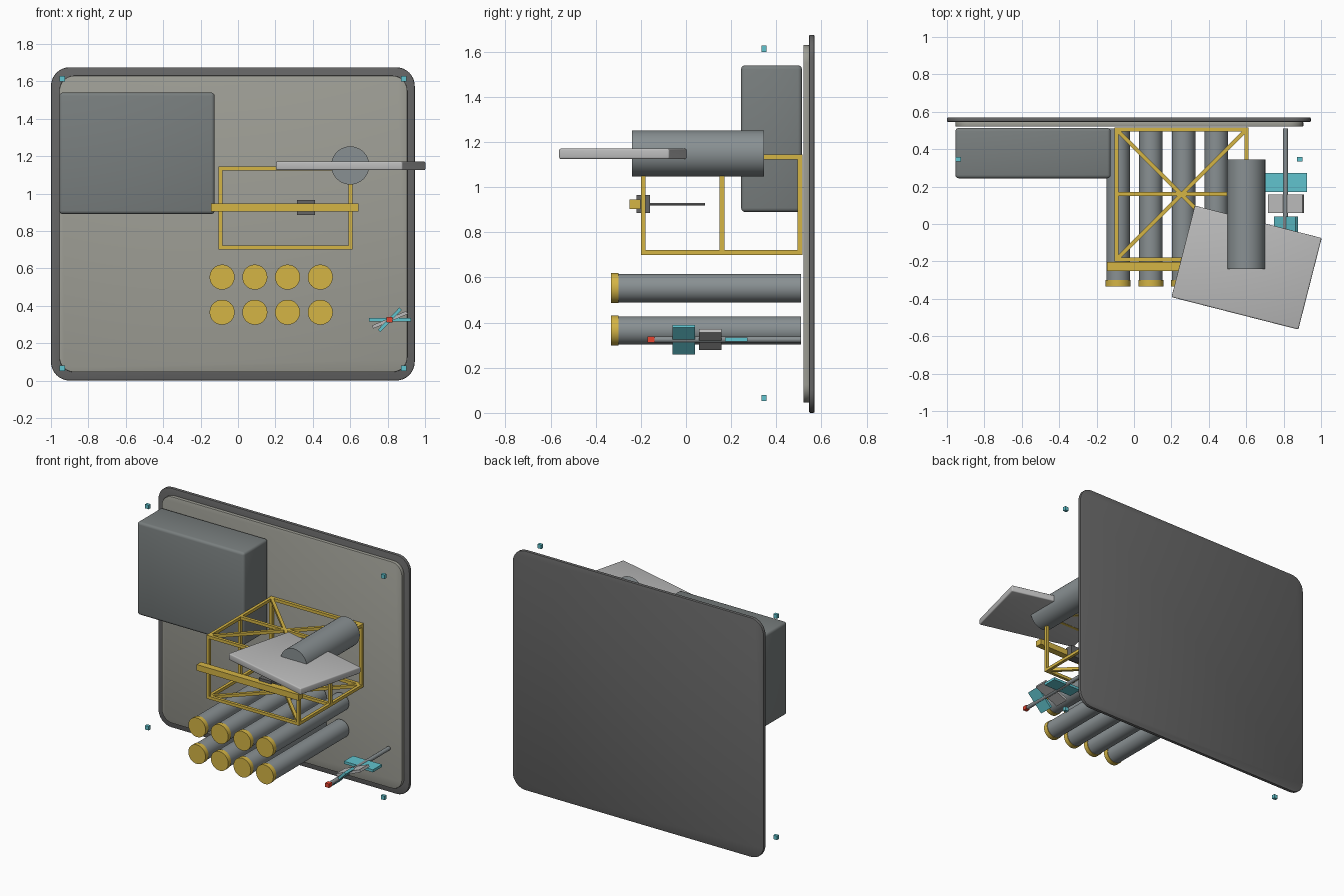
import bpy, bmesh, math
from mathutils import Vector, Matrix

if "Cube" in bpy.data.objects:
    bpy.data.objects.remove(bpy.data.objects["Cube"])


def material(name, rgb):
    m = bpy.data.materials.new(name)
    m.diffuse_color = (*rgb, 1)
    m.use_nodes = True
    m.node_tree.nodes["Principled BSDF"].inputs["Base Color"].default_value = m.diffuse_color
    return m


YELLOW = material("yellow", (0.66, 0.46, 0.06))
CYAN = material("cyan", (0.12, 0.55, 0.62))
RED = material("red", (0.8, 0.06, 0.03))
DARK = material("dark_grey", (0.13, 0.13, 0.13))
PANEL = material("panel_grey", (0.34, 0.34, 0.30))
STEEL = material("steel_grey", (0.25, 0.28, 0.29))
CASE = material("case_grey", (0.19, 0.21, 0.21))
LIGHT = material("light_grey", (0.5, 0.5, 0.5))


def finish(bm, name, mat, smooth=False):
    me = bpy.data.meshes.new(name)
    bmesh.ops.recalc_face_normals(bm, faces=bm.faces)
    bm.to_mesh(me)
    bm.free()
    me.materials.append(mat)
    ob = bpy.data.objects.new(name, me)
    bpy.context.collection.objects.link(ob)
    if smooth:
        bpy.ops.object.select_all(action='DESELECT')
        ob.select_set(True)
        bpy.context.view_layer.objects.active = ob
        bpy.ops.object.shade_smooth_by_angle(angle=math.radians(35))
    return ob


def add_cube(bm, size, matrix):
    bmesh.ops.create_cube(bm, size=1, matrix=matrix @ Matrix.Diagonal((*size, 1)))


def box(name, centre, size, mat, rot=None, bevel=0):
    bm = bmesh.new()
    add_cube(bm, size, Matrix())
    if bevel:
        bmesh.ops.bevel(bm, geom=bm.edges[:], offset=bevel, segments=3,
                        profile=0.5, affect='EDGES')
    bm.transform(Matrix.Translation(centre) @ (rot or Matrix()))
    return finish(bm, name, mat, bool(bevel))


def tube(name, x, z, y0, y1, r, mat, sides=32):
    bm = bmesh.new()
    m = Matrix.Translation((x, (y0 + y1) / 2, z)) @ Matrix.Rotation(math.pi / 2, 4, 'X')
    bmesh.ops.create_cone(bm, cap_ends=True, segments=sides, radius1=r, radius2=r,
                          depth=y1 - y0, matrix=m)
    return finish(bm, name, mat, True)


def rounded_plate(name, x0, x1, z0, z1, y0, y1, r, edge, mat):
    bm = bmesh.new()
    add_cube(bm, (x1 - x0, y1 - y0, z1 - z0),
             Matrix.Translation(((x0 + x1) / 2, (y0 + y1) / 2, (z0 + z1) / 2)))
    corners = [e for e in bm.edges
               if abs(e.verts[0].co.y - e.verts[1].co.y) > 1e-4]
    bmesh.ops.bevel(bm, geom=corners, offset=r, segments=8, profile=0.5, affect='EDGES')
    rims = [e for e in bm.edges
            if abs(e.verts[0].co.y - e.verts[1].co.y) < 1e-4]
    bmesh.ops.bevel(bm, geom=rims, offset=edge, segments=2, profile=0.5, affect='EDGES')
    return finish(bm, name, mat, True)


# Wall panel and its inset face
rounded_plate("back_panel", -1.0, 0.945, 0.0, 1.675, 0.545, 0.57, 0.10, 0.006, DARK)
rounded_plate("inner_panel", -0.955, 0.905, 0.045, 1.63, 0.52, 0.546, 0.08, 0.003, PANEL)

# Equipment case
box("equipment_case", (-0.54, 0.379, 1.215), (0.83, 0.27, 0.65), CASE, bevel=0.018)

# Open truss frame
X0, X1, YF, YM, YB, Z0, Z1 = -0.094, 0.602, -0.19, 0.16, 0.505, 0.711, 1.134
bars = []
for z in (Z0, Z1):
    bars += [((X0, y, z), (X1, y, z)) for y in (YF, YM, YB)]
    bars += [((x, YF, z), (x, YB, z)) for x in (X0, X1)]
    bars += [((X0, YF, z), (X1, YB, z)), ((X0, YB, z), (X1, YF, z))]
bars += [((x, y, Z0), (x, y, Z1)) for x in (X0, X1) for y in (YF, YM, YB)]
bm = bmesh.new()
T = 0.021
for a, b in bars:
    a, b = Vector(a), Vector(b)
    d = b - a
    rot = Matrix.Rotation(math.atan2(d.y, d.x), 4, 'Z')
    if abs(d.z) > 0.01:
        size = (T, T, d.length + T)
        rot = Matrix()
    else:
        size = (d.length + T * (abs(d.x * d.y) < 1e-6), T, T)
    add_cube(bm, size, Matrix.Translation((a + b) / 2) @ rot)
finish(bm, "truss_frame", YELLOW)

# Cross beam with sensor block and thin probe
box("cross_beam", (0.25, -0.226, 0.925), (0.79, 0.048, 0.042), YELLOW)
box("sensor_block", (0.363, -0.19, 0.925), (0.096, 0.06, 0.08), DARK)
tube("probe_rod", 0.363, 0.925, -0.165, 0.085, 0.005, DARK, 12)

# Large drum through a tilted flat plate
tube("drum", 0.6, 1.15, -0.24, 0.345, 0.102, STEEL, 40)
box("flat_plate", (0.602, -0.233, 1.148), (0.70, 0.505, 0.046), LIGHT,
    Matrix.Rotation(-0.25, 4, 'Z'), 0.008)

# Two rows of capped tubes
for row, z in enumerate((0.365, 0.553)):
    for col in range(4):
        x = -0.085 + 0.175 * col
        tube(f"tube_{row}_{col}", x, z, -0.31, 0.51, 0.063, STEEL)
        tube(f"tube_cap_{row}_{col}", x, z, -0.333, -0.30, 0.067, YELLOW)

# Rod with twisting blades and red tip
tube("blade_rod", 0.81, 0.325, -0.145, 0.51, 0.014, STEEL, 16)
box("rod_tip", (0.81, -0.155, 0.325), (0.03, 0.032, 0.028), RED)
for i, (y, w, mat) in enumerate([(0.222, 0.225, CYAN), (0.108, 0.2, LIGHT),
                                 (-0.01, 0.165, CYAN)]):
    box(f"blade_{i}", (0.812, y, 0.325), (w, 0.1, 0.018), mat,
        Matrix.Rotation(-0.4 * i, 4, 'Y'))

# Corner markers
for x in (-0.94, 0.886):
    for z in (0.066, 1.614):
        box("corner_marker", (x, 0.346, z), (0.028, 0.022, 0.028), CYAN)
